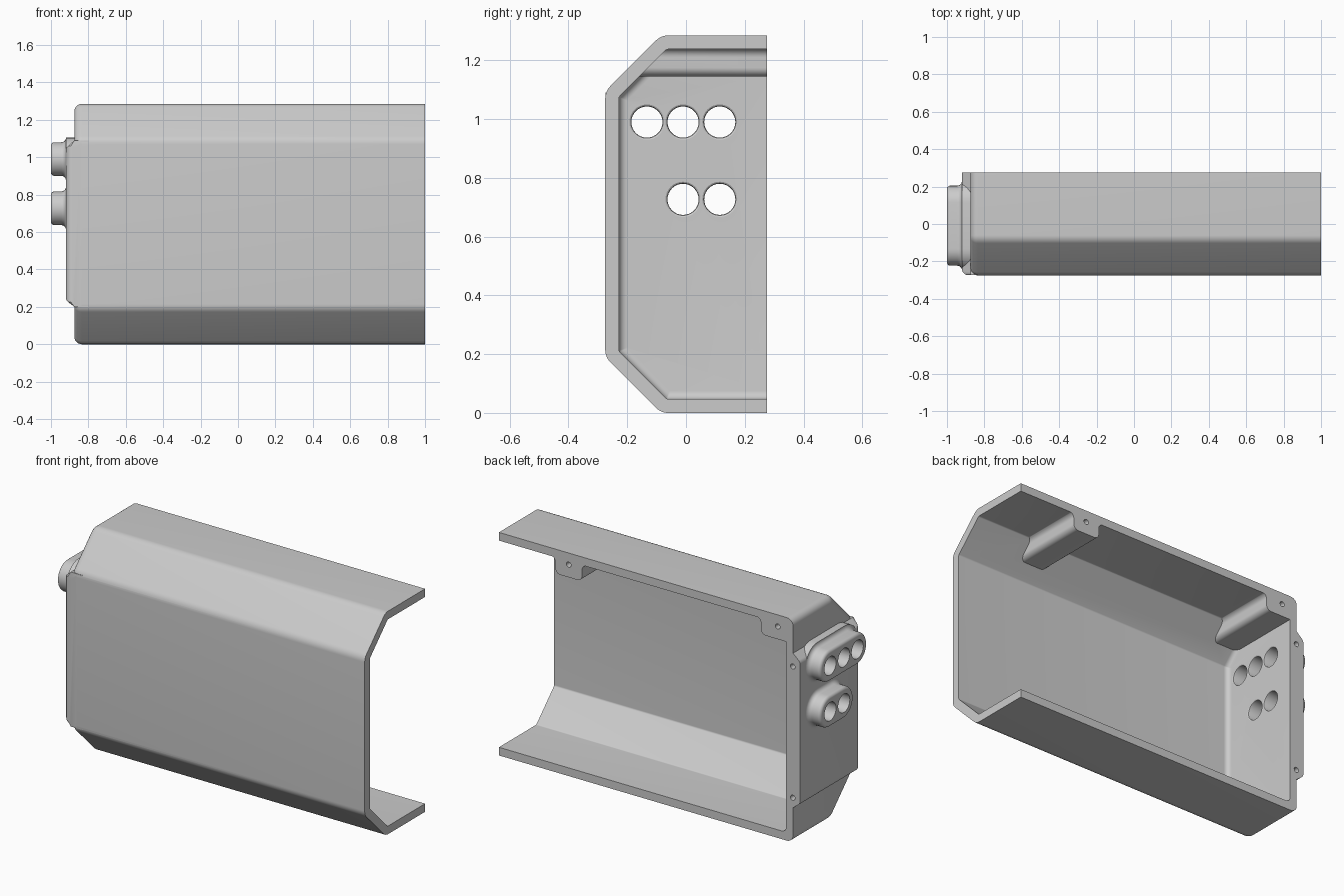
import bpy, bmesh
from math import sin, cos, pi, tan
from mathutils import Vector

cube = bpy.data.objects.get("Cube")
if cube:
    bpy.data.objects.remove(cube, do_unlink=True)

HEIGHT, HALF_DEPTH, WALL = 1.285, 0.275, 0.047
END, PAD, INNER = -0.875, -0.92, -0.83      # end wall, raised pad, inside of end wall

grey = bpy.data.materials.new("light_grey")
grey.use_nodes = True
grey.diffuse_color = (0.6, 0.6, 0.6, 1)
grey.node_tree.nodes["Principled BSDF"].inputs["Base Color"].default_value = (0.6, 0.6, 0.6, 1)


def loft(name, rings):
    """Closed solid through a stack of equal-length rings."""
    bm = bmesh.new()
    loops = [[bm.verts.new(p) for p in ring] for ring in rings]
    for a, b in zip(loops, loops[1:]):
        for i in range(len(a)):
            j = (i + 1) % len(a)
            bm.faces.new((a[i], a[j], b[j], b[i]))
    bm.faces.new(loops[0])
    bm.faces.new(loops[-1])
    bmesh.ops.recalc_face_normals(bm, faces=bm.faces[:])
    mesh = bpy.data.meshes.new(name)
    bm.to_mesh(mesh)
    bm.free()
    mesh.materials.append(grey)
    obj = bpy.data.objects.new(name, mesh)
    bpy.context.collection.objects.link(obj)
    return obj


def combine(target, tool, operation):
    """Apply a boolean and discard the tool."""
    mod = target.modifiers.new("boolean", "BOOLEAN")
    mod.operation, mod.solver, mod.object = operation, "EXACT", tool
    bpy.context.view_layer.objects.active = target
    bpy.ops.object.modifier_apply(modifier=mod.name)
    bpy.data.objects.remove(tool, do_unlink=True)


def filleted(corners, seg=6):
    """2D outline from (u, v, radius) corners."""
    out = []
    n = len(corners)
    for i, (u, v, r) in enumerate(corners):
        p = Vector((u, v))
        if r == 0:
            out.append(p)
            continue
        d1 = (Vector(corners[i - 1][:2]) - p).normalized()
        d2 = (Vector(corners[(i + 1) % n][:2]) - p).normalized()
        half = d1.angle(d2) / 2
        centre = p + (d1 + d2).normalized() * r / sin(half)
        v1, v2 = (p + d * r / tan(half) - centre for d in (d1, d2))
        out += [centre + v1.lerp(v2, k / seg).normalized() * r for k in range(seg + 1)]
    return out


def quarter(r, seg=6):
    """Steps (advance, inset) around a rounded edge."""
    return [(r * (1 - sin(k / seg * pi / 2)), r * (1 - cos(k / seg * pi / 2)))
            for k in range(seg + 1)]


def shell(name, x_far, x_end, edge, inset, back):
    """Chamfered channel section along x with a rounded closed end."""
    def section(x, d):
        k, r = d * tan(pi / 8), max(0.06 - d, 0.006)
        lower = [(back, d, 0), (-0.085 + k, d, r), (d - HALF_DEPTH, 0.19 + k, r)]
        upper = [(y, HEIGHT - z, q) for y, z, q in reversed(lower)]
        return [(x, p.x, p.y) for p in filleted(lower + upper)]
    return loft(name, [section(x_far, inset)] +
                [section(x_end + a, inset + d) for a, d in quarter(edge)])


def along_y(name, outline, y0, y1):
    return loft(name, [[(p.x, y, p.y) for p in outline] for y in (y0, y1)])


def stadium(x, r, z, ya, yb, seg=16):
    arc = [pi * k / seg for k in range(seg + 1)]
    return ([(x, yb + r * sin(a), z + r * cos(a)) for a in arc] +
            [(x, ya - r * sin(a), z - r * cos(a)) for a in arc])


# Outer body
body = shell("housing", 1, END, 0.04, 0, 0.3)

# Raised pad across the closed end, rounded at the front
pad_outline = filleted([(-0.8, 0.2, 0), (END, 0.2, 0), (PAD, 0.235, 0.03),
                        (PAD, 1.05, 0.03), (END, 1.09, 0), (-0.8, 1.09, 0)])
pad_rings = [[(max(p.x, PAD + d), y, p.y) for p in pad_outline]
             for y, d in [(0.3, 0)] + [(a - 0.274, d) for a, d in
                                       [(a, d) for d, a in reversed(quarter(0.035))]]]
combine(body, loft("end_pad", pad_rings), "UNION")

# Connector bosses: flared foot, straight neck, rounded rim
HOLE_Y = (-0.133, -0.01, 0.115)
ports = [(0.99, HOLE_Y), (0.727, HOLE_Y[1:])]
for z, ys in ports:
    steps = [(INNER - 0.02, 0.115)]
    steps += [(PAD - d, 0.09 + a) for a, d in quarter(0.025)]
    steps += [(a - 1, 0.09 - d) for a, d in quarter(0.018)]
    combine(body, loft("connector_boss", [stadium(x, r, z, ys[0], ys[-1]) for x, r in steps]),
            "UNION")

# Inner cavity, leaving the two screw bosses under the roof
cavity = shell("cavity_cutter", 1.1, INNER, 0.028, WALL, 0.4)
ROOF, LOW = HEIGHT - WALL + 0.002, 1.145
for x0, x1 in ((-1, -0.67), (0.47, 0.64)):
    outline = filleted([(x0 - 0.1, 1.35, 0), (x0 - 0.1, ROOF, 0), (x0, ROOF, 0.03),
                        (x0, LOW, 0.03), (x1, LOW, 0.03), (x1, ROOF, 0.03),
                        (x1 + 0.1, ROOF, 0), (x1 + 0.1, 1.35, 0)])
    combine(cavity, along_y("screw_boss", outline, -0.4, 0.5), "DIFFERENCE")
combine(body, cavity, "DIFFERENCE")

# Flat open back
back_box = [Vector(p) for p in ((-2, -1), (2, -1), (2, 2), (-2, 2))]
combine(body, along_y("back_cutter", back_box, HALF_DEPTH, 0.6), "DIFFERENCE")

# Connector holes, eased on the inside
circle = [2 * pi * k / 32 for k in range(32)]
for z, ys in ports:
    for y in ys:
        steps = [(-1.1, 0.053), (INNER - 0.008, 0.053), (INNER - 0.003, 0.055),
                 (INNER, 0.06), (INNER + 0.03, 0.06)]
        combine(body, loft("port_cutter", [[(x, y + r * cos(a), z + r * sin(a)) for a in circle]
                                           for x, r in steps]), "DIFFERENCE")

# Blind screw holes in the back rim
for x, z in ((0.555, 1.218), (-0.777, 1.218), (-0.873, 1.013), (-0.873, 0.257)):
    ring = [Vector((x + 0.015 * cos(a), z + 0.015 * sin(a))) for a in circle[::2]]
    combine(body, along_y("screw_cutter", ring, 0.12, 0.4), "DIFFERENCE")

# Smooth roundings, crisp edges
bpy.ops.object.select_all(action="DESELECT")
body.select_set(True)
bpy.context.view_layer.objects.active = body
bpy.ops.object.shade_smooth_by_angle(angle=pi / 6)
